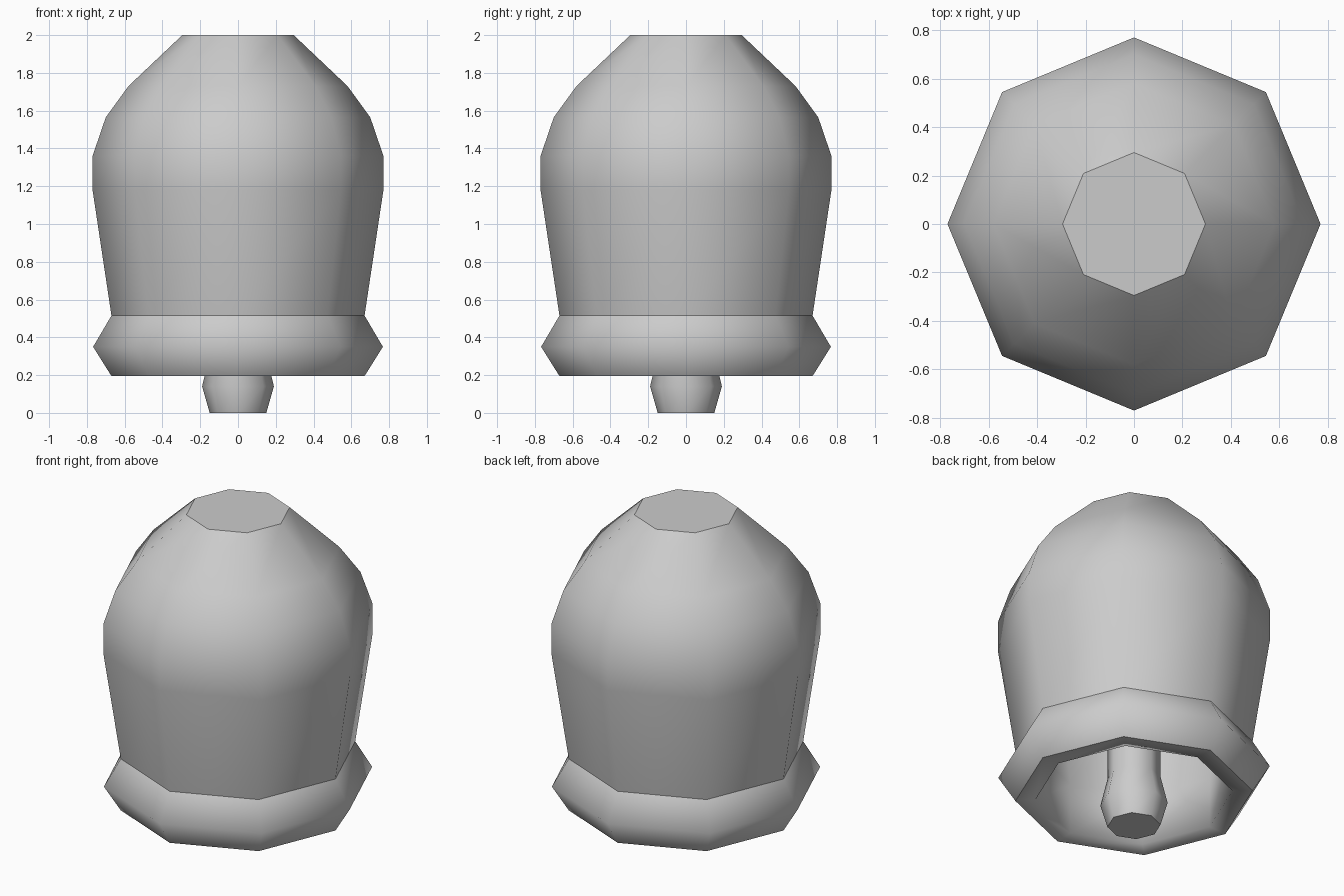
import bpy, bmesh
from math import cos, sin, pi

if "Cube" in bpy.data.objects:
    bpy.data.objects.remove(bpy.data.objects["Cube"])

SIDES = 8

grey = bpy.data.materials.new("plain grey")
grey.use_nodes = True
colour = (0.6, 0.6, 0.6, 1)
grey.diffuse_color = colour
grey.node_tree.nodes["Principled BSDF"].inputs["Base Color"].default_value = colour


def lathe(name, profile, cap_first=False, cap_last=False):
    """Spin (radius, height) points, listed bottom to top on an outer skin."""
    bm = bmesh.new()
    rings = []
    for r, z in profile:
        rings.append([bm.verts.new((r * cos(2 * pi * i / SIDES),
                                    r * sin(2 * pi * i / SIDES), z))
                      for i in range(SIDES)])
    for low, high in zip(rings, rings[1:]):
        for i in range(SIDES):
            j = (i + 1) % SIDES
            bm.faces.new((low[i], low[j], high[j], high[i]))
    caps = []
    if cap_first:
        caps.append(bm.faces.new(rings[0][::-1]))
    if cap_last:
        caps.append(bm.faces.new(rings[-1]))
    for face in bm.faces:
        face.smooth = face not in caps
    # Crisp edge around each flat cap
    for cap in caps:
        for edge in cap.edges:
            edge.smooth = False
    mesh = bpy.data.meshes.new(name)
    bm.to_mesh(mesh)
    bm.free()
    mesh.materials.append(grey)
    obj = bpy.data.objects.new(name, mesh)
    bpy.context.collection.objects.link(obj)
    return obj


# Bell body with flat crown
lathe("bell_body", [(0.67, 0.515), (0.77, 1.18), (0.77, 1.36), (0.70, 1.565),
                    (0.58, 1.73), (0.295, 2.0)], cap_last=True)

# Flared lip
lathe("bell_lip", [(0.67, 0.195), (0.767, 0.35), (0.67, 0.515)])

# Hollow inside, listed from the crown down so that it faces inward
lathe("bell_interior", [(0.2, 1.88), (0.5, 1.66), (0.65, 1.36), (0.65, 1.18),
                        (0.556, 0.515), (0.556, 0.2), (0.67, 0.195)],
      cap_first=True)

# Clapper with stem
lathe("clapper", [(0.15, 0.0), (0.19, 0.14), (0.15, 0.31), (0.15, 1.88)],
      cap_first=True)
